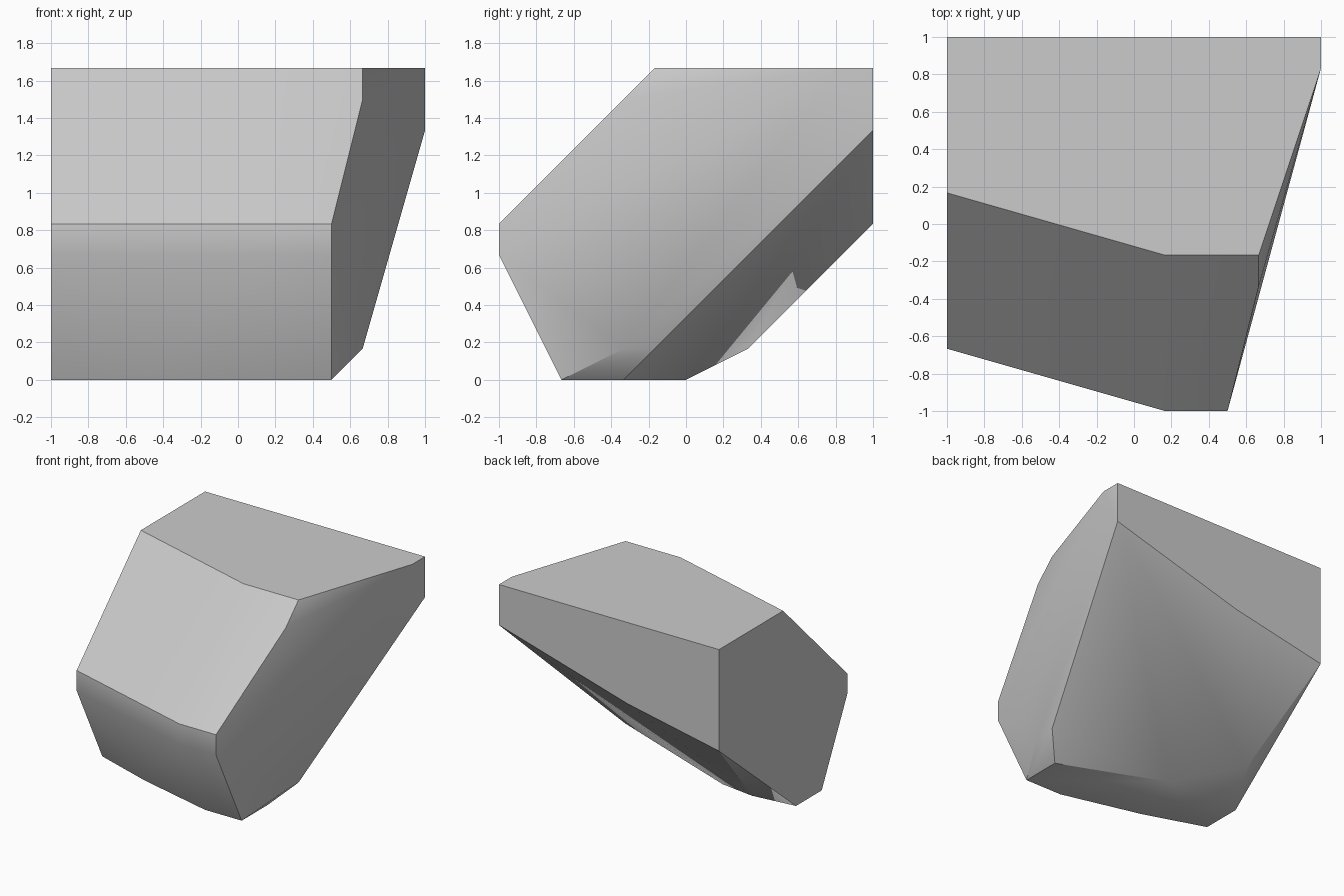
import bpy
import bmesh
from math import radians

cube = bpy.data.objects.get("Cube")
if cube:
    bpy.data.objects.remove(cube, do_unlink=True)

GRID = 1 / 6  # the block's corners sit on a regular grid of this step

# Corner points of the faceted block, grouped by part, in grid steps
foot = [(3, -2, 0), (3, -4, 0), (1, -4, 0), (-3, -3, 0),
        (-6, -2, 0), (-6, 0, 0), (-2, 0, 0)]
foot_chamfer = [(4, -2, 1), (4, -1, 1), (-5, 2, 1)]
nose_outline = [(-6, -4), (1, -6), (3, -6)]
nose = [(x, y, z) for z in (4, 5) for x, y in nose_outline]
rear_underside = [(-6, 6, 5), (-1, 6, 6), (6, 6, 8)]
brow_corner = [(4, -2, 9)]
top_outline = [(-6, 6), (6, 6), (6, 5), (4, -1), (1, -1), (-6, 1)]
top = [(x, y, 10) for x, y in top_outline]


def make_material(name, colour):
    material = bpy.data.materials.new(name)
    material.use_nodes = True
    material.diffuse_color = colour
    shader = material.node_tree.nodes["Principled BSDF"]
    shader.inputs["Base Color"].default_value = colour
    return material


def make_hull(name, points, material):
    """Wrap the points in a convex solid and merge its coplanar faces."""
    bm = bmesh.new()
    for point in points:
        bm.verts.new([value * GRID for value in point])
    hull = bmesh.ops.convex_hull(bm, input=bm.verts)
    leftover = {v for v in hull["geom_interior"] + hull["geom_unused"]
                if isinstance(v, bmesh.types.BMVert)}
    bmesh.ops.delete(bm, geom=list(leftover), context="VERTS")
    bmesh.ops.dissolve_limit(bm, angle_limit=radians(0.5),
                             verts=bm.verts, edges=bm.edges)
    bmesh.ops.recalc_face_normals(bm, faces=bm.faces)
    mesh = bpy.data.meshes.new(name)
    bm.to_mesh(mesh)
    bm.free()
    mesh.materials.append(material)
    obj = bpy.data.objects.new(name, mesh)
    bpy.context.collection.objects.link(obj)
    return obj


# Solid block with soft shading across the shallow facets
stone_grey = make_material("stone grey", (0.6, 0.6, 0.6, 1))
block = make_hull("faceted_block",
                  foot + foot_chamfer + nose + rear_underside + brow_corner + top,
                  stone_grey)
bpy.ops.object.select_all(action="DESELECT")
block.select_set(True)
bpy.context.view_layer.objects.active = block
bpy.ops.object.shade_smooth_by_angle(angle=radians(30))
